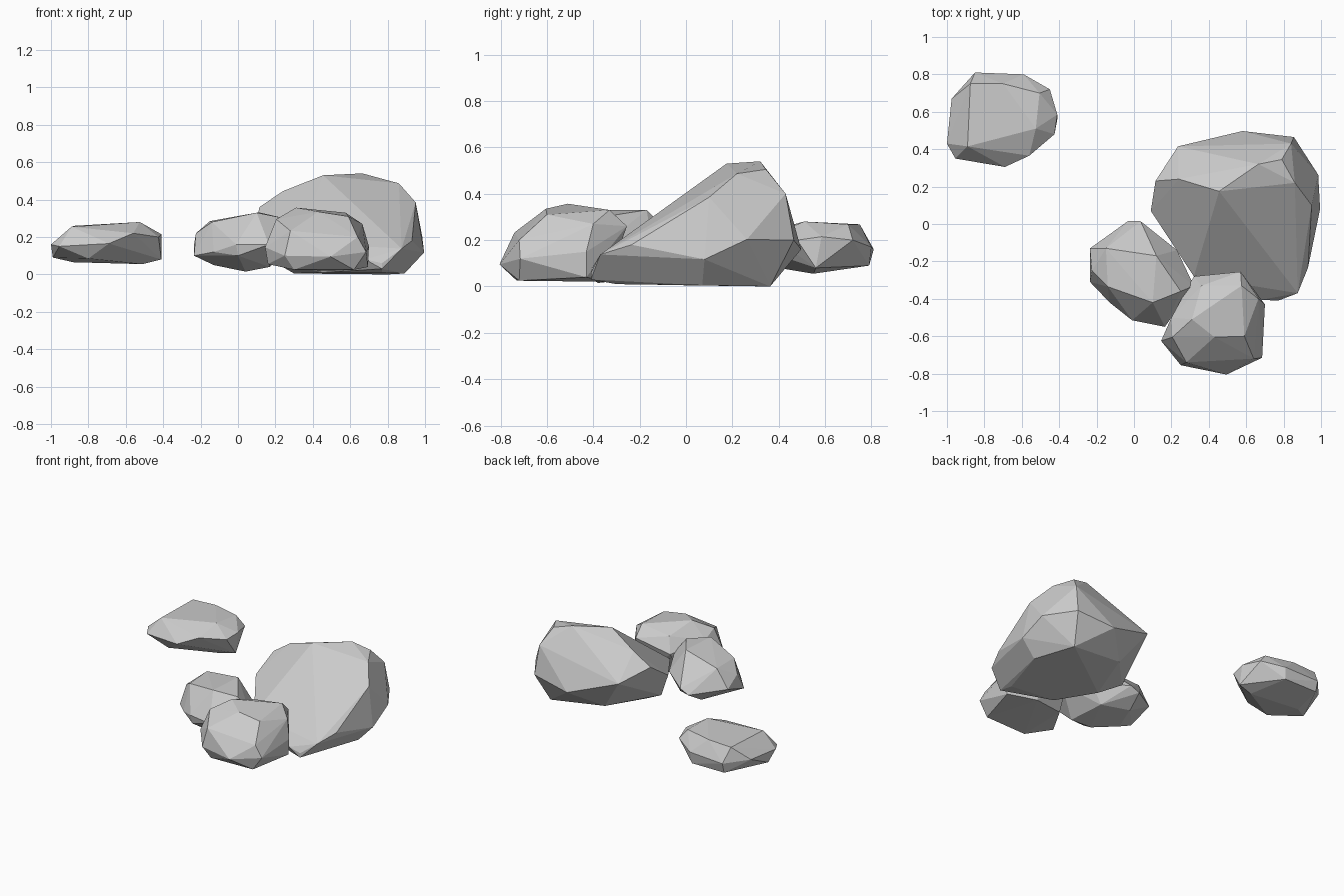
import bpy, bmesh


def rock(name, crown, girdle, base):
    """Faceted stone: convex hull round a crown, a widest belt and a base."""
    bm = bmesh.new()
    for co in crown + girdle + base:
        bm.verts.new(co)
    res = bmesh.ops.convex_hull(bm, input=bm.verts[:])
    inner = [g for g in res["geom_interior"] if isinstance(g, bmesh.types.BMVert)]
    bmesh.ops.delete(bm, geom=inner, context='VERTS')
    # Merge nearly flat neighbours into broad chiselled facets
    bmesh.ops.dissolve_limit(bm, angle_limit=0.04, verts=bm.verts[:], edges=bm.edges[:])
    bmesh.ops.recalc_face_normals(bm, faces=bm.faces[:])
    mesh = bpy.data.meshes.new(name)
    bm.to_mesh(mesh)
    bm.free()
    obj = bpy.data.objects.new(name, mesh)
    bpy.context.collection.objects.link(obj)
    return obj


# Large boulder with a long sloping front
rock("large_boulder",
     [(.455, .175, .53), (.665, .32, .54), (.86, .22, .487), (.79, .345, .505),
      (.24, .24, .445), (.95, .10, .385), (.84, .43, .40)],
     [(.115, .23, .36), (.235, .415, .28), (.58, .497, .16), (.855, .465, .20),
      (.985, .263, .203), (.995, .08, .117), (.93, -.235, .18), (.875, -.37, .138),
      (.77, -.41, .06), (.68, -.405, .08), (.32, -.28, .17), (.09, .07, .25)],
     [(.89, .07, .005), (.80, .363, .0), (.40, .33, .05), (.30, 0, .005),
      (.45, -.26, .01), (.77, -.30, .01), (.77, -.41, .03), (.15, .06, .09)])

# Middle stone leaning by the boulder
rock("middle_stone",
     [(-.15, -.13, .285), (-.14, -.335, .28), (.12, -.17, .33), (.25, -.36, .30),
      (.10, -.42, .33)],
     [(-.235, -.13, .16), (-.235, -.31, .10), (-.225, -.25, .22), (-.03, .017, .12),
      (.035, .015, .15), (.23, -.14, .16), (.32, -.33, .20), (.165, -.55, .16),
      (-.01, -.515, .16), (-.13, -.42, .12)],
     [(-.13, -.30, .05), (.04, -.38, .015), (.17, -.42, .04), (-.05, -.10, .05),
      (.15, -.15, .04), (0, -.505, .10)])

# Front stone
rock("front_stone",
     [(.205, -.605, .295), (.31, -.51, .357), (.43, -.605, .335), (.575, -.33, .33),
      (.59, -.60, .31), (.36, -.33, .30)],
     [(.145, -.625, .145), (.20, -.50, .25), (.32, -.28, .20), (.57, -.255, .26),
      (.665, -.40, .27), (.70, -.43, .15), (.685, -.715, .12), (.64, -.72, .20),
      (.495, -.805, .095), (.25, -.755, .10), (.28, -.74, .233)],
     [(.16, -.61, .055), (.30, -.73, .025), (.62, -.72, .025), (.695, -.43, .04),
      (.52, -.34, .02), (.30, -.38, .03)])

# Flat stone lying apart at the back
rock("flat_stone",
     [(-.89, .415, .255), (-.875, .75, .26), (-.70, .75, .268), (-.505, .70, .268),
      (-.525, .51, .28)],
     [(-1, .43, .16), (-.975, .67, .17), (-.85, .81, .16), (-.59, .80, .17),
      (-.45, .72, .20), (-.41, .585, .215), (-.425, .48, .20), (-.56, .365, .22),
      (-.69, .305, .165), (-.955, .35, .15)],
     [(-.99, .50, .09), (-.85, .79, .09), (-.60, .79, .09), (-.41, .56, .08),
      (-.51, .55, .055), (-.80, .37, .085), (-.88, .58, .065)])
